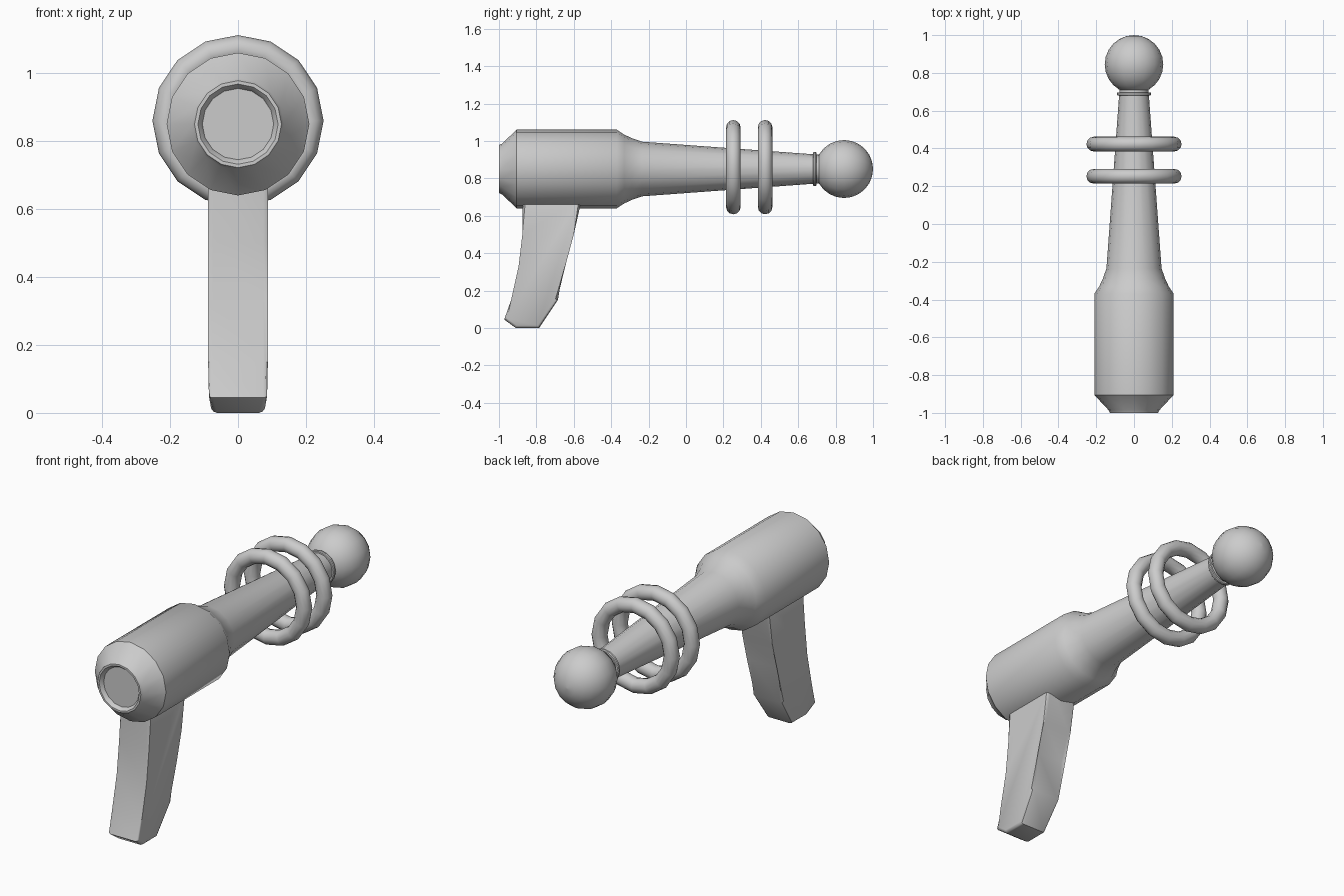
import bpy, bmesh
from math import sin, cos, pi, radians

if "Cube" in bpy.data.objects:
    bpy.data.objects.remove(bpy.data.objects["Cube"])

AXIS_Z = 0.85   # height of the barrel axis
SIDES = 16


def finish(name, bm, angle=40):
    bmesh.ops.recalc_face_normals(bm, faces=bm.faces)
    me = bpy.data.meshes.new(name)
    bm.to_mesh(me)
    bm.free()
    ob = bpy.data.objects.new(name, me)
    bpy.context.collection.objects.link(ob)
    bpy.ops.object.select_all(action='DESELECT')
    ob.select_set(True)
    bpy.context.view_layer.objects.active = ob
    bpy.ops.object.shade_smooth_by_angle(angle=radians(angle))
    return ob


def lathe(name, profile, closed=False, z=AXIS_Z, angle=40):
    """Revolve (y, radius) points about the barrel axis."""
    bm = bmesh.new()
    loops = []
    for y, r in profile:
        loops.append([bm.verts.new((r * cos(2 * pi * i / SIDES), y,
                                    z + r * sin(2 * pi * i / SIDES)))
                      for i in range(SIDES)])
    pairs = list(zip(loops, loops[1:]))
    if closed:
        pairs.append((loops[-1], loops[0]))
    else:
        bm.faces.new(loops[0])
        bm.faces.new(loops[-1])
    for a, b in pairs:
        for i in range(SIDES):
            j = (i + 1) % SIDES
            bm.faces.new((a[i], a[j], b[j], b[i]))
    return finish(name, bm, angle)


# Body with a recessed rear cap, flowing into the tapered barrel
lathe("body_and_barrel", [
    (-0.98, 0.105), (-0.99, 0.11), (-1.0, 0.118), (-1.0, 0.128),
    (-0.985, 0.135), (-0.905, 0.21), (-0.37, 0.21), (-0.33, 0.184),
    (-0.29, 0.165), (-0.235, 0.146), (0.72, 0.076)])

# Thin collar behind the ball
lathe("collar", [(0.68, 0.07), (0.68, 0.087), (0.684, 0.091),
                 (0.693, 0.091), (0.697, 0.087), (0.697, 0.07)])

# Ball tip
R, N = 0.155, 12
lathe("ball_tip", [(0.845 - R * cos(pi * k / N), max(R * sin(pi * k / N), 0.001))
                   for k in range(N + 1)], angle=60)

# Two floating rings around the barrel
for n, y in enumerate((0.253, 0.423), 1):
    lathe(f"ring_{n}", [(y + 0.039 * cos(2 * pi * k / 12),
                         0.213 + 0.039 * sin(2 * pi * k / 12))
                        for k in range(12)], closed=True, z=0.86, angle=60)

# Curved grip: side profile extruded across x
outline = [(-0.872, 0.70), (-0.875, 0.50), (-0.895, 0.33), (-0.935, 0.15),
           (-0.972, 0.045), (-0.91, 0.0), (-0.785, 0.0), (-0.685, 0.15),
           (-0.655, 0.35), (-0.60, 0.50), (-0.555, 0.70)]
bm = bmesh.new()
W = 0.088
left = [bm.verts.new((-W, y, z)) for y, z in outline]
right = [bm.verts.new((W, y, z)) for y, z in outline]
bm.faces.new(left)
bm.faces.new(right)
for i in range(len(outline)):
    j = (i + 1) % len(outline)
    bm.faces.new((left[i], left[j], right[j], right[i]))
# taper the very bottom, then soften the long side edges
for v in bm.verts:
    if v.co.z < 0.01:
        v.co.x *= 0.86
rims = [e for e in bm.edges if e.verts[0].co.x * e.verts[1].co.x > 0]
bmesh.ops.bevel(bm, geom=rims, offset=0.014, segments=2, profile=0.5,
                affect='EDGES')
finish("grip", bm, 45)
